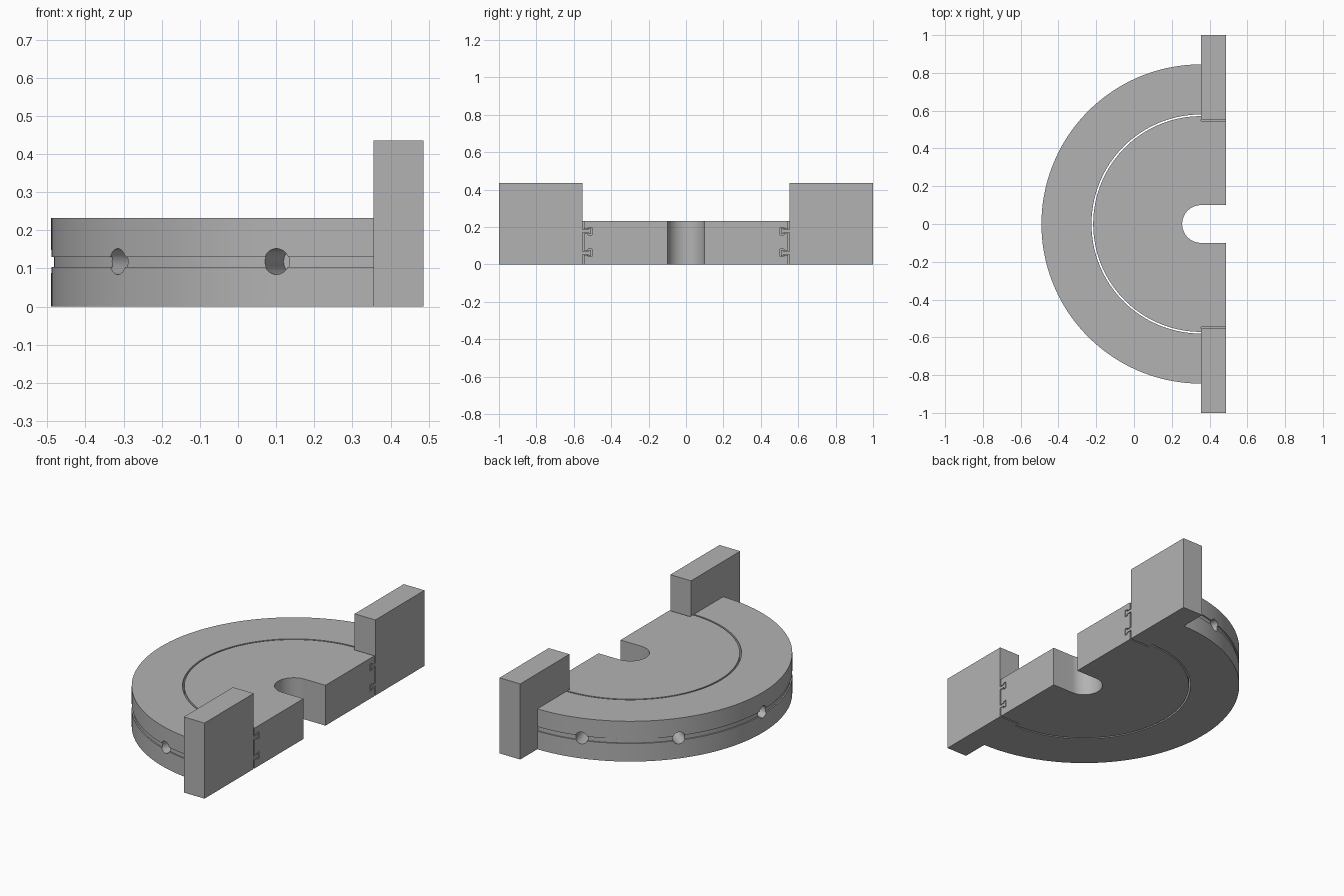
import bpy, bmesh
from math import sin, cos, pi, radians
from mathutils import Matrix, Vector

if "Cube" in bpy.data.objects:
    bpy.data.objects.remove(bpy.data.objects["Cube"], do_unlink=True)

CX = 0.355        # centre of the half round, and back of the flanges
FACE = 0.487      # flat mating face
H = 0.232         # plate height
SEG = 96

grey = bpy.data.materials.new("plain grey")
grey.use_nodes = True
grey.diffuse_color = (0.45, 0.45, 0.45, 1)
grey.node_tree.nodes["Principled BSDF"].inputs["Base Color"].default_value = grey.diffuse_color


def finish(name, bm):
    bmesh.ops.recalc_face_normals(bm, faces=bm.faces)
    me = bpy.data.meshes.new(name)
    bm.to_mesh(me)
    bm.free()
    me.materials.append(grey)
    ob = bpy.data.objects.new(name, me)
    bpy.context.collection.objects.link(ob)
    return ob


def add_box(bm, lo, hi):
    lo, hi = Vector(lo), Vector(hi)
    m = Matrix.Translation((lo + hi) / 2) @ Matrix.Diagonal((*(hi - lo), 1))
    bmesh.ops.create_cube(bm, size=1, matrix=m)


def prism(name, outline, axis, start, depth):
    """Extrude an outline along x or z."""
    bm = bmesh.new()
    pts = [(start, *p) if axis == "x" else (*p, start) for p in outline]
    face = bm.faces.new([bm.verts.new(p) for p in pts])
    ext = bmesh.ops.extrude_face_region(bm, geom=[face])
    move = (depth, 0, 0) if axis == "x" else (0, 0, depth)
    bmesh.ops.translate(bm, vec=move, verts=[v for v in ext["geom"] if isinstance(v, bmesh.types.BMVert)])
    return finish(name, bm)


def select(ob):
    bpy.ops.object.select_all(action="DESELECT")
    ob.select_set(True)
    bpy.context.view_layer.objects.active = ob


def cut(ob, cutter):
    cutter.hide_render = True
    select(ob)
    mod = ob.modifiers.new("cut", "BOOLEAN")
    mod.operation, mod.solver, mod.object = "DIFFERENCE", "EXACT", cutter
    bpy.ops.object.modifier_apply(modifier=mod.name)
    bpy.data.objects.remove(cutter, do_unlink=True)


def arc(r, a0, a1, n):
    steps = [a0 + (a1 - a0) * i / n for i in range(n + 1)]
    return [(CX - r * cos(a), r * sin(a)) for a in steps]


def tee(side, zc, grow=0.0):
    """T-shaped section on the y-z plane, pointing to the middle."""
    half = [(0.556, 0.008), (0.52, 0.008), (0.52, 0.016), (0.507, 0.016)]
    half = [(y + (grow if 0 < i < 3 else -grow if i == 3 else 0), z + grow)
            for i, (y, z) in enumerate(half)]
    return [(side * y, zc + z) for y, z in half] + [(side * y, zc - z) for y, z in reversed(half)]


# Outer half ring with a shallow groove around its rim
profile = [(0.58, 0), (0.845, 0), (0.845, 0.104), (0.838, 0.104),
           (0.838, 0.13), (0.845, 0.13), (0.845, H), (0.58, H)]
bm = bmesh.new()
sections = []
for i in range(SEG + 1):
    a = -pi / 2 + pi * i / SEG
    sections.append([bm.verts.new((CX - r * cos(a), r * sin(a), z)) for r, z in profile])
for s, t in zip(sections, sections[1:]):
    for j in range(len(profile)):
        k = (j + 1) % len(profile)
        bm.faces.new((s[j], s[k], t[k], t[j]))
bm.faces.new(sections[0])
bm.faces.new(sections[-1])
ring = finish("outer_ring", bm)

# Blind radial holes in the rim
bm = bmesh.new()
for deg in (-72.5, -37.5, 0, 37.5, 72.5):
    a = radians(deg)
    out = Vector((-cos(a), sin(a), 0))
    turn = out.to_track_quat("Z", "Y").to_matrix().to_4x4()
    place = Matrix.Translation(Vector((CX, 0, 0.118)) + out * 0.775)
    bmesh.ops.create_cone(bm, cap_ends=True, segments=32, radius1=0.034, radius2=0.034,
                          depth=0.2, matrix=place @ turn)
cut(ring, finish("hole_cutter", bm))

# Inner half disc with a round-ended slot
outline = ([(FACE, 0.1), (FACE, 0.545), (CX, 0.545)] + arc(0.571, pi / 2, -pi / 2, SEG)
           + [(CX, -0.545), (FACE, -0.545), (FACE, -0.1)] + arc(0.1, -pi / 2, pi / 2, 32))
disc = prism("inner_disc", outline, "z", 0, H)

# Flanges, with T-shaped tongues keyed into notches of the disc
for side, label in ((1, "back"), (-1, "front")):
    bm = bmesh.new()
    ys = sorted((side * 0.553, side))
    add_box(bm, (CX, ys[0], 0), (FACE, ys[1], 0.435))
    finish(label + "_flange", bm)
    for zc, level in ((0.062, "lower"), (0.178, "upper")):
        cut(disc, prism("notch_cutter", tee(side, zc, 0.004), "x", CX - 0.005, 0.2))
        prism(f"{label}_{level}_tongue", tee(side, zc), "x", CX, FACE - CX)

for ob in (ring, disc):
    select(ob)
    bpy.ops.object.shade_smooth_by_angle(angle=radians(30))
